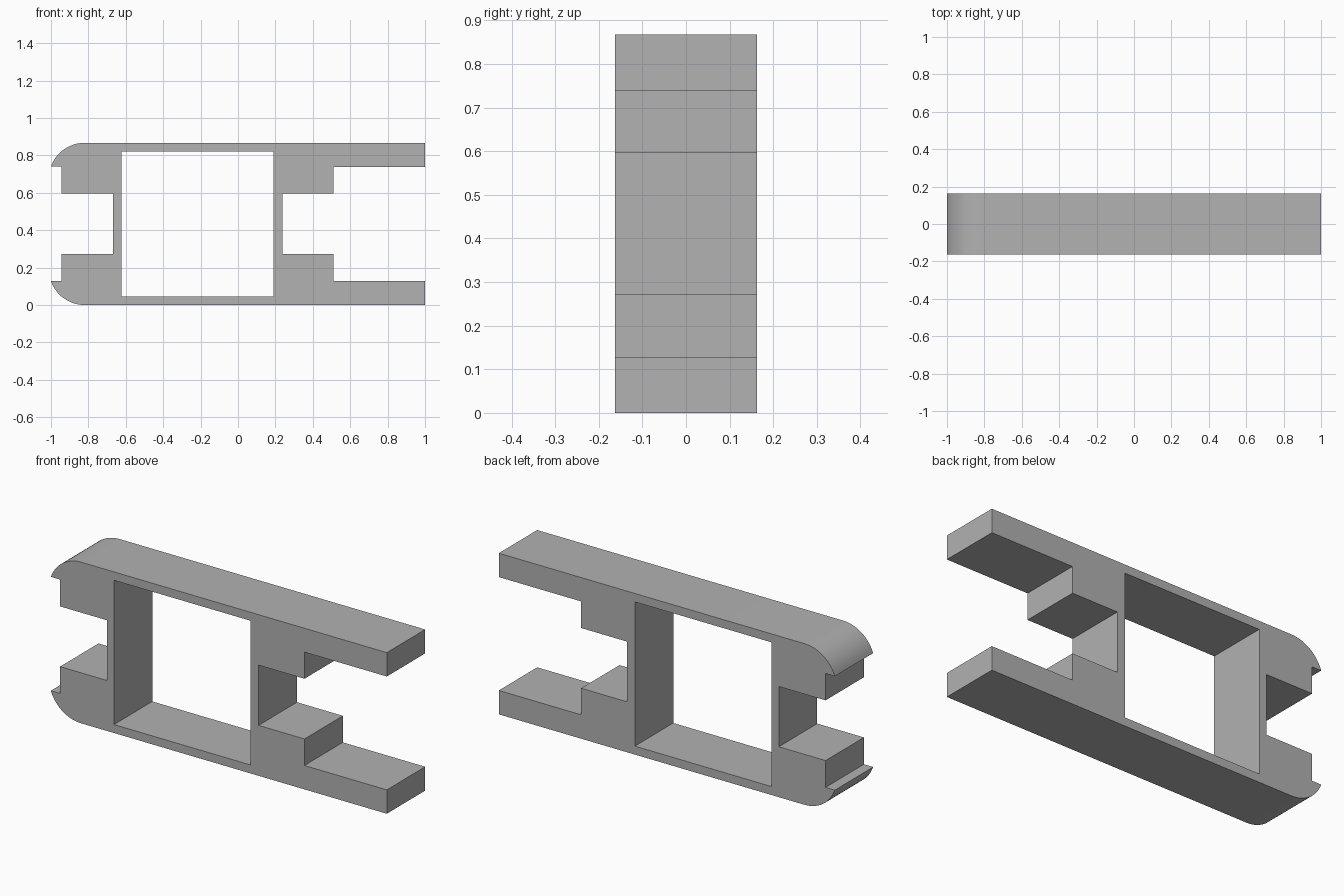
import bpy, bmesh, math

cube = bpy.data.objects.get("Cube")
if cube:
    bpy.data.objects.remove(cube, do_unlink=True)

HALF_H, HALF_D = 0.4335, 0.163
ARC_R, ARC_X, ARC_STEPS = 0.191, -0.82, 14

# Plain grey material
grey = bpy.data.materials.new("plain_grey")
grey.use_nodes = True
colour = (0.445, 0.445, 0.445, 1)
grey.diffuse_color = colour
grey.node_tree.nodes["Principled BSDF"].inputs["Base Color"].default_value = colour

# Upper half of the profile, measured from the mid height
left_steps = [(-0.667, 0), (-0.667, 0.162), (-0.945, 0.162), (-0.945, 0.305)]
start = math.acos(-(1 + ARC_X) / ARC_R)
corner = []
for i in range(ARC_STEPS + 1):
    a = start + (math.pi / 2 - start) * i / ARC_STEPS
    corner.append((ARC_X + ARC_R * math.cos(a),
                   HALF_H - ARC_R + ARC_R * math.sin(a)))
left_lip = [(-1, corner[0][1])]
left_steps[-1] = (-0.945, corner[0][1])
right_arm = [(1, HALF_H), (1, 0.305), (0.51, 0.305), (0.51, 0.162),
             (0.237, 0.162), (0.237, 0)]
window = [(0.19, 0), (0.19, 0.388), (-0.624, 0.388), (-0.624, 0)]
profile = left_steps + left_lip + corner[1:] + right_arm + window

# Extrude the profile through the depth
bm = bmesh.new()
front = bm.faces.new([bm.verts.new((x, -HALF_D, z)) for x, z in profile])
result = bmesh.ops.extrude_face_region(bm, geom=[front], use_keep_orig=True)
for v in result["geom"]:
    if isinstance(v, bmesh.types.BMVert):
        v.co.y = HALF_D
bmesh.ops.recalc_face_normals(bm, faces=bm.faces)

# Open the cut ends so the mirrored half joins cleanly
ends = [f for f in bm.faces if all(abs(v.co.z) < 1e-5 for v in f.verts)]
bmesh.ops.delete(bm, geom=ends, context="FACES")
mesh = bpy.data.meshes.new("slotted_frame")
bm.to_mesh(mesh)
bm.free()
mesh.materials.append(grey)

frame = bpy.data.objects.new("slotted_frame", mesh)
frame.location.z = HALF_H
bpy.context.collection.objects.link(frame)

# Lower half
mirror = frame.modifiers.new("lower_half", "MIRROR")
mirror.use_axis = (False, False, True)
mirror.use_clip = True

bpy.ops.object.select_all(action="DESELECT")
frame.select_set(True)
bpy.context.view_layer.objects.active = frame
bpy.ops.object.modifier_apply(modifier=mirror.name)
bpy.ops.object.shade_smooth_by_angle(angle=math.radians(25))
